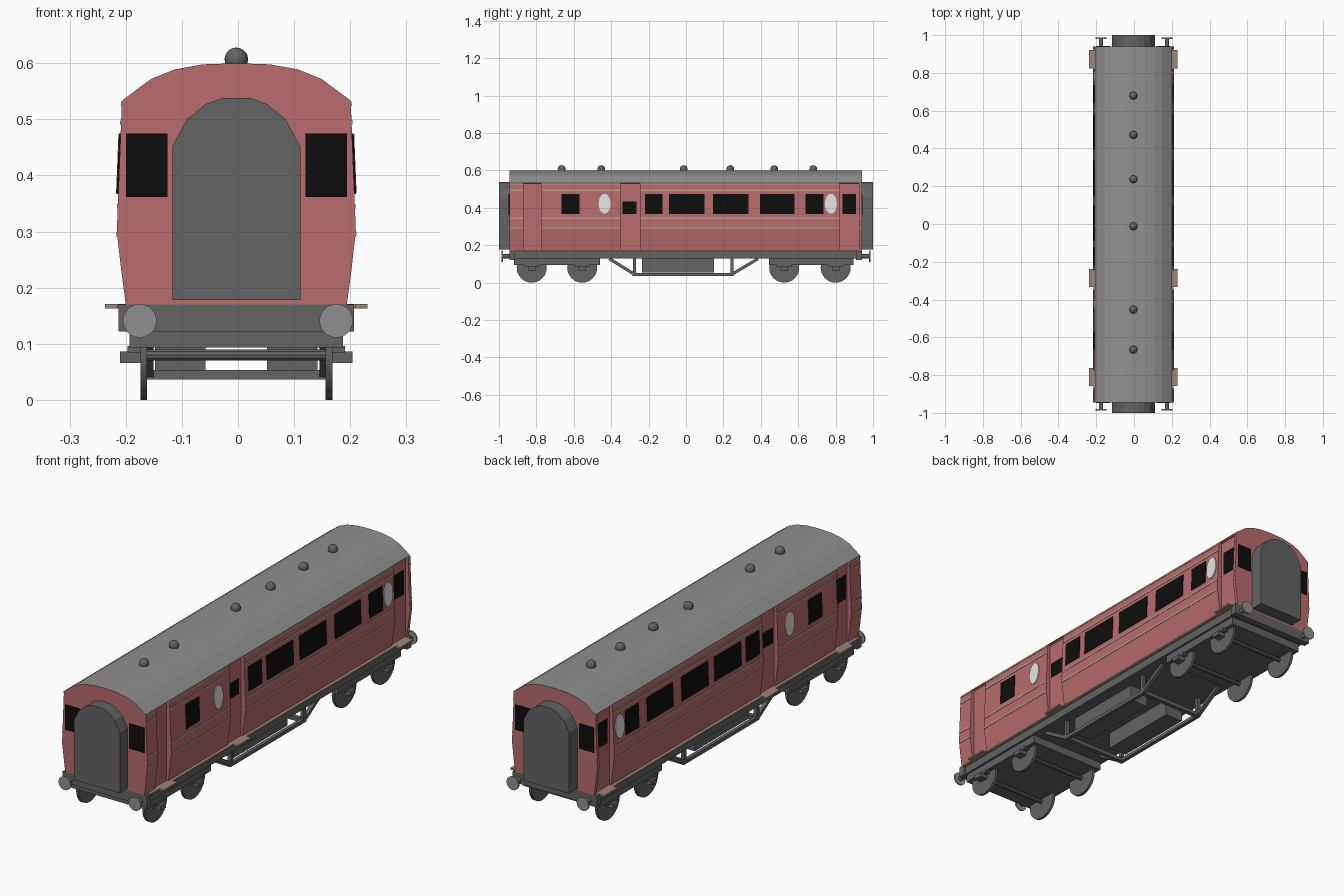
import bpy, bmesh, math
from mathutils import Vector, Matrix

old = bpy.data.objects.get("Cube")
if old:
    bpy.data.objects.remove(old, do_unlink=True)


def material(name, r, g, b):
    m = bpy.data.materials.new(name)
    m.use_nodes = True
    m.diffuse_color = (r, g, b, 1)
    m.node_tree.nodes["Principled BSDF"].inputs["Base Color"].default_value = (r, g, b, 1)
    return m


RED = material("coach red", .48, .15, .15)
GREY = material("roof grey", .28, .28, .28)
DARK = material("underframe grey", .125, .125, .125)
BLACK = material("window black", .004, .004, .004)
WHITE = material("frosted white", .78, .78, .78)
LINE = material("lining beige", .45, .35, .24)
WOOD = material("step brown", .34, .235, .18)

CX = -.003            # slight sideways offset of the coach
SIDES = (-1, 1)
BACK, FRONT = .94, -.945


def finish(name, bm, *mats, smooth=False):
    bmesh.ops.recalc_face_normals(bm, faces=bm.faces)
    mesh = bpy.data.meshes.new(name)
    bm.to_mesh(mesh)
    bm.free()
    for m in mats:
        mesh.materials.append(m)
    ob = bpy.data.objects.new(name, mesh)
    bpy.context.collection.objects.link(ob)
    if smooth:
        bpy.ops.object.select_all(action='DESELECT')
        ob.select_set(True)
        bpy.context.view_layer.objects.active = ob
        bpy.ops.object.shade_smooth_by_angle(angle=math.radians(35))
    return ob


def loft(name, rings, mat):
    """Solid from rings of points with capped ends."""
    bm = bmesh.new()
    rows = [[bm.verts.new(p) for p in ring] for ring in rings]
    n = len(rows[0])
    for a, b in zip(rows, rows[1:]):
        for i in range(n):
            j = (i + 1) % n
            bm.faces.new((a[i], a[j], b[j], b[i]))
    bm.faces.new(rows[0])
    bm.faces.new(rows[-1])
    return finish(name, bm, mat)


def box(name, x, y, z, mat):
    ring = [(x[0], z[0]), (x[1], z[0]), (x[1], z[1]), (x[0], z[1])]
    return loft(name, [[(CX + px, py, pz) for px, pz in ring] for py in y], mat)


def cylinder(name, centre, radius, depth, axis, mat, segs=24):
    bm = bmesh.new()
    turn = Vector((0, 0, 1)).rotation_difference(Vector(axis)).to_matrix().to_4x4()
    bmesh.ops.create_cone(bm, cap_ends=True, segments=segs, radius1=radius, radius2=radius,
                          depth=depth, matrix=Matrix.Translation(centre) @ turn)
    return finish(name, bm, mat, smooth=True)


# Coach body: cross-section swept along y, with recessed door bays
SIDE = [(.197, .17), (.205, .23), (.213, .3), (.204, .53)]
ROOF = [(.203, .534), (.152, .572), (.11, .589), (.06, .598)]
DOORS = [(-.87, -.775), (-.35, -.245), (.82, .925)]
DOOR_X = .19


def section(y, recessed):
    half = [(DOOR_X if recessed else x, z) for x, z in SIDE] + ROOF
    ring = half + [(0, .6)] + [(-x, z) for x, z in reversed(half)]
    return [(CX + x, y, z) for x, z in ring]


stations = [(FRONT, False)]
for y0, y1 in DOORS:
    stations += [(y0, False), (y0, True), (y1, True), (y1, False)]
stations.append((BACK, False))
body = loft("coach_body", [section(*s) for s in stations], RED)
bm = bmesh.new()
bm.from_mesh(body.data)
bmesh.ops.remove_doubles(bm, verts=bm.verts, dist=1e-5)
bmesh.ops.recalc_face_normals(bm, faces=bm.faces)
for f in bm.faces:     # roof faces are grey
    f.material_index = int(min(v.co.z for v in f.verts) > .532)
bm.to_mesh(body.data)
bm.free()
body.data.materials.append(GREY)


# Thin plates that follow the leaning body side
def side_x(z):
    for (xa, za), (xb, zb) in zip(SIDE, SIDE[1:]):
        if z <= zb:
            return xa + (xb - xa) * (z - za) / (zb - za)
    return SIDE[-1][0]


def side_plate(name, s, outline, mat, out=.003, in_door=False):
    def ring(d):
        return [(CX + s * ((DOOR_X if in_door else side_x(z)) + d), y, z) for y, z in outline]
    return loft(name, [ring(-.002), ring(out)], mat)


def rect(y0, y1, z0, z1):
    return [(y0, z0), (y1, z0), (y1, z1), (y0, z1)]


WINDOWS = [(-.665, -.57), (-.22, -.125), (-.09, .10), (.145, .335), (.395, .58), (.64, .735)]
PANELS = [(FRONT, -.87), (-.775, -.35), (-.245, .82), (.925, BACK)]
for s in SIDES:
    tag = "left" if s > 0 else "right"
    for w in WINDOWS:
        side_plate(f"{tag}_window", s, rect(*w, .367, .475), BLACK)
    side_plate(f"{tag}_middle_door_window", s, rect(-.34, -.265, .367, .435), BLACK, in_door=True)
    side_plate(f"{tag}_rear_door_window", s, rect(.838, .91, .367, .475), BLACK, in_door=True)
    if s < 0:
        side_plate("right_front_door_window", s, rect(-.86, -.79, .367, .475), BLACK, in_door=True)
    for yc in (-.435, .775):
        oval = [(yc + .032 * math.cos(a), .422 + .053 * math.sin(a))
                for a in (i * math.tau / 24 for i in range(24))]
        side_plate(f"{tag}_oval_window", s, oval, WHITE, out=.004)
    for y0, y1 in PANELS:
        for z in (.29, .341, .491, .524):
            side_plate(f"{tag}_lining", s, rect(y0, y1, z, z + .008), LINE, out=.0015)
    # Running board and door steps
    x0, x1 = sorted((s * .19, s * .212))
    box(f"{tag}_running_board", (x0, x1), (-.92, .91), (.164, .171), WOOD)
    x0, x1 = sorted((s * .19, s * .234))
    for yc in (-.81, -.285, .872):
        box(f"{tag}_door_step", (x0, x1), (yc - .048, yc + .048), (.163, .171), WOOD)

# Ends: gangway bellows, windows, headstocks and buffers
ARCH = [(.114, .178), (.114, .452), (.088, .5), (.055, .527), (.025, .538)]
gangway = ARCH + [(-x, z) for x, z in reversed(ARCH)]
for e, end, tip in ((-1, FRONT, -1), (1, BACK, 1)):
    tag = "front" if e < 0 else "back"
    loft(f"{tag}_gangway", [[(CX + x, y, z) for x, z in gangway] for y in (end - e * .01, tip)], DARK)
    box(f"{tag}_headstock", (-.21, .21), sorted((end, end - e * .03)), (.122, .17), DARK)
    for s in SIDES:
        box(f"{tag}_end_window", sorted((s * .123, s * .197)),
            sorted((end - e * .002, end + e * .003)), (.362, .475), BLACK)
        cylinder(f"{tag}_buffer_stem", (s * .175, e * .96, .141), .011, .05, (0, 1, 0), DARK, 12)
        cylinder(f"{tag}_buffer_head", (s * .175, e * .983, .141), .03, .007, (0, 1, 0), GREY)

# Roof ventilators
for y in (-.665, -.453, -.012, .237, .472, .68):
    bm = bmesh.new()
    bmesh.ops.create_uvsphere(bm, u_segments=16, v_segments=10, radius=.021,
                              matrix=Matrix.Translation((CX, y, .607)))
    finish("roof_vent", bm, DARK, smooth=True)

# Underframe and bogies
box("underframe", (-.2, .2), (-.925, .91), (.128, .166), DARK)
for tag, y0, y1, axles in (("front", -.92, -.46, (-.825, -.555)), ("back", .445, .895, (.525, .8))):
    box(f"{tag}_bogie", (-.19, .19), (y0, y1), (.093, .13), DARK)
    for y in axles:
        cylinder(f"{tag}_axle", (CX, y, .08), .01, .34, (1, 0, 0), DARK, 10)
        for s in SIDES:
            cylinder(f"{tag}_wheel", (CX + s * .165, y, .08), .08, .012, (1, 0, 0), DARK, 32)
            box(f"{tag}_axle_box", sorted((s * .165, s * .207)), (y - .02, y + .02), (.066, .086), DARK)
            box(f"{tag}_axle_spring", sorted((s * .17, s * .194)), (y - .04, y + .04), (.084, .096), DARK)


# Truss rods, cross bars and battery boxes
def strut(name, s, p, q, w=.008):
    d = Vector(q) - Vector(p)
    n = Vector((-d.y, d.x)).normalized() * w
    ring = [Vector(p) + n, Vector(q) + n, Vector(q) - n, Vector(p) - n]
    loft(name, [[(CX + s * x, v.x, v.y) for v in ring] for x in (.148, .165)], DARK)


TRUSS = [(-.41, .128), (-.275, .044), (.245, .044), (.385, .128)]
for s in SIDES:
    for p, q in zip(TRUSS, TRUSS[1:]):
        strut("truss_rod", s, p, q)
    for y, z in TRUSS[1:3]:
        strut("truss_post", s, (y, z - .008), (y, .13))
    box("battery_box", sorted((s * .055, s * .145)), (-.235, .15), (.053, .13), DARK)
for y, _ in TRUSS[1:3]:
    box("truss_cross_bar", (-.165, .165), (y - .01, y + .01), (.036, .053), DARK)
